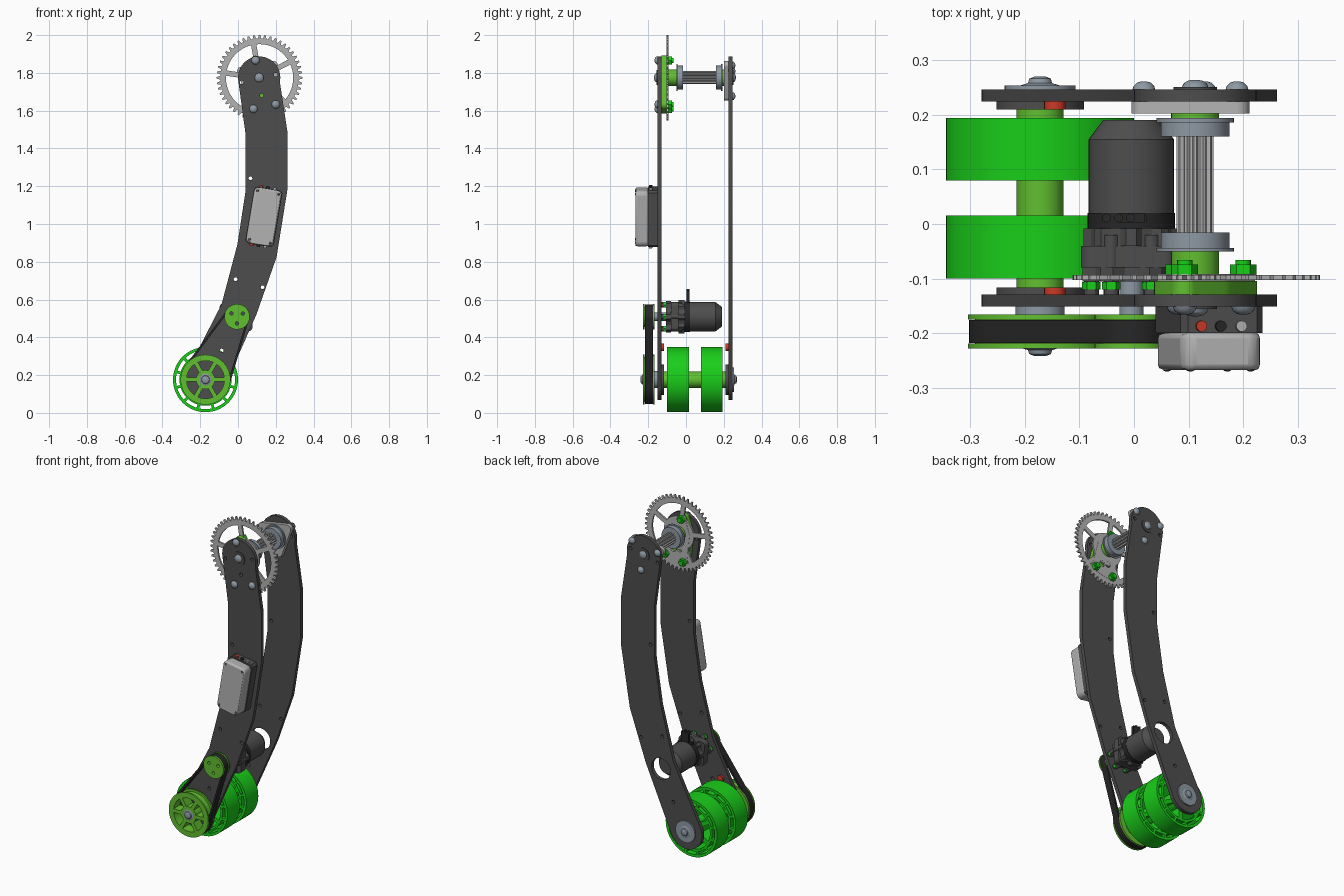
import bpy, bmesh
from math import sin, cos, pi, radians
from mathutils import Matrix, Vector
from mathutils.geometry import convex_hull_2d

if "Cube" in bpy.data.objects:
    bpy.data.objects.remove(bpy.data.objects["Cube"])

def mat(name, *c):
    m = bpy.data.materials.new(name)
    m.diffuse_color = (*c, 1)
    m.use_nodes = True
    m.node_tree.nodes["Principled BSDF"].inputs["Base Color"].default_value = m.diffuse_color
    return m

DARK = mat("dark_grey", .075, .075, .075)
BLACK = mat("black", .02, .02, .02)
GREEN = mat("green", .01, .62, .01)
LIME = mat("lime", .12, .52, .03)
STEEL = mat("steel", .27, .32, .37)
LIGHT = mat("light_grey", .45, .45, .45)
RED = mat("red", .6, .04, .02)

def finish(name, me, m):
    bm = bmesh.new()
    bm.from_mesh(me)
    bmesh.ops.remove_doubles(bm, verts=bm.verts, dist=1e-5)
    bmesh.ops.recalc_face_normals(bm, faces=bm.faces)
    for f in bm.faces:
        f.smooth = True
    bm.to_mesh(me)
    bm.free()
    me.set_sharp_from_angle(angle=radians(30))
    me.materials.clear()
    me.materials.append(m)
    ob = bpy.data.objects.new(name, me)
    bpy.context.collection.objects.link(ob)
    return ob

# --- profile helpers (x, z) ---
def arc(cx, cz, r, a0=0, a1=360, n=48):
    full = a1 - a0 == 360
    k = n if full else n + 1
    return [(cx + r * cos(radians(a0 + (a1 - a0) * i / n)),
             cz + r * sin(radians(a0 + (a1 - a0) * i / n))) for i in range(k)]

def windows(cx, cz, r0, r1, n, web, start=0):
    out = []
    for i in range(n):
        a = start + 360 * i / n
        h = 180 / n
        d0, d1 = [h - math_deg(web / 2 / r) for r in (r0, r1)]
        out.append(arc(cx, cz, r1, a - d1, a + d1, 12) + arc(cx, cz, r0, a + d0, a - d0, 12))
    return out

def math_deg(a):
    return a * 180 / pi

def hull(circles):
    pts = [Vector(p) for c in circles for p in arc(*c)]
    return [tuple(pts[i]) for i in convex_hull_2d(pts)]

def gear(cx, cz, r0, r1, n):
    out = []
    for i in range(n):
        for f, r in ((-.34, r0), (-.14, r1), (.14, r1), (.34, r0)):
            a = 2 * pi * (i + f) / n
            out.append((cx + r * cos(a), cz + r * sin(a)))
    return out

def plate(name, loops, y0, y1, m, bevel=0):
    cu = bpy.data.curves.new(name, 'CURVE')
    cu.dimensions, cu.fill_mode, cu.extrude = '2D', 'BOTH', (y1 - y0) / 2
    for lp in loops:
        s = cu.splines.new('POLY')
        s.points.add(len(lp) - 1)
        for p, q in zip(s.points, lp):
            p.co = (q[0], q[1], 0, 1)
        s.use_cyclic_u = True
    tmp = bpy.data.objects.new(name + "_tmp", cu)
    bpy.context.collection.objects.link(tmp)
    bpy.context.view_layer.update()
    me = bpy.data.meshes.new_from_object(tmp.evaluated_get(bpy.context.evaluated_depsgraph_get()))
    bpy.data.objects.remove(tmp)
    me.transform(Matrix.Translation((0, (y0 + y1) / 2, 0)) @ Matrix.Rotation(pi / 2, 4, 'X'))
    ob = finish(name, me, m)
    if bevel:
        b = ob.modifiers.new("bevel", 'BEVEL')
        b.width, b.segments = bevel, 2
    return ob

def lathe(name, prof, c, m, n=40):
    bm = bmesh.new()
    rings = [[bm.verts.new((c[0] + r * cos(2 * pi * i / n), y, c[1] + r * sin(2 * pi * i / n)))
              for i in range(n)] for r, y in prof]
    for a, b in zip(rings, rings[1:]):
        for i in range(n):
            bm.faces.new((a[i], a[i - 1], b[i - 1], b[i]))
    bm.faces.new(rings[0])
    bm.faces.new(rings[-1])
    me = bpy.data.meshes.new(name)
    bm.to_mesh(me)
    bm.free()
    return finish(name, me, m)

def cyl(name, c, r, y0, y1, m, n=40):
    return lathe(name, [(r, y0), (r, y1)], c, m, n)

def bolt(name, c, r, y, d, h=.015, m=STEEL):
    return lathe(name, [(r, y), (r * .9, y + d * h * .45), (r * .6, y + d * h * .85), (r * .25, y + d * h)], c, m, 20)

def solid(name, size, loc, rot, m, round_=False):
    bm = bmesh.new()
    if round_:
        bmesh.ops.create_cone(bm, cap_ends=True, segments=16, radius1=.5, radius2=.5, depth=1)
    else:
        bmesh.ops.create_cube(bm, size=1)
    bm.transform(Matrix.Translation(loc) @ Matrix.Rotation(rot, 4, 'Y') @ Matrix.Diagonal((*size, 1)))
    me = bpy.data.meshes.new(name)
    bm.to_mesh(me)
    bm.free()
    return finish(name, me, m)

W, T, M = (-.172, .176), (.112, 1.775), (-.005, .509)   # wheel, top and motor axes

# --- arm side plates ---
outline = (arc(*T, .112, -12, 192, 32) + [(.04, 1.476), (.04, 1.174), (-.003, .893), (-.087, .575)]
           + arc(*W, .107, 155, 335, 32) + [(.098, .522), (.204, .824), (.262, 1.184), (.262, 1.486)])
holes = [arc(x, z, .01, n=14) for x, z in
         [(.066, 1.242), (-.013, .708), (.13, .665), (-.087, .33), (.126, 1.68), (.2, 1.79), (.02, 1.75)]]
plate("front_arm_plate", [outline] + holes, -.151, -.129, DARK)
plate("back_arm_plate", [outline] + holes + [arc(*M, .064)], .224, .246, DARK)

# --- wheels, axle and bearings ---
for i, (a, b) in enumerate(((-.1, .016), (.08, .194))):
    plate(f"wheel_{i}", [arc(*W, .172, n=64)] + windows(*W, .138, .156, 12, .014)
          + windows(*W, .06, .124, 6, .025), a, b, GREEN)
cyl("wheel_axle_tube", W, .043, -.118, .212, LIME)
for side, (a, b) in (("front", (-.129, -.116)), ("back", (.21, .224))):
    cyl(f"{side}_bearing_block", W, .08, a, b, DARK)
    cyl(f"{side}_stop_screw", (-.145, .347), .02, a, b, RED, 16)
cyl("back_bearing_washer", W, .065, .246, .254, STEEL)
lathe("back_axle_bolt", [(.035, .254), (.022, .258), (.02, .266), (.01, .27)], W, STEEL)
lathe("front_axle_bolt", [(.035, -.227), (.022, -.231), (.02, -.238), (.01, -.242)], W, STEEL)

# --- belt drive ---
spokes = windows(*W, .05, .1, 6, .022, 30)
plate("large_pulley", [arc(*W, .119)] + spokes, -.219, -.175, LIME)
three = [arc(M[0] + .035 * cos(a), M[1] + .035 * sin(a), .009, n=14) for a in (.5, 2.6, 4.7)]
plate("small_pulley", [arc(*M, .054)] + three, -.219, -.175, LIME)
for i, (a, b) in enumerate(((-.228, -.219), (-.175, -.166))):
    plate(f"large_pulley_flange_{i}", [arc(*W, .132, n=64)] + spokes, a, b, LIME)
    plate(f"small_pulley_flange_{i}", [arc(*M, .067)] + three, a, b, LIME)
plate("drive_belt", [hull([(*W, .13), (*M, .064)]), hull([(*W, .118), (*M, .053)])], -.218, -.176, BLACK)
cyl("large_pulley_spacer", W, .045, -.167, -.15, STEEL)
cyl("motor_shaft", M, .022, -.17, -.1, STEEL)

# --- motor and gearbox ---
lathe("motor_body", [(.078, .02), (.078, .155), (.052, .19)], M, DARK)
cyl("motor_collar", M, .08, -.008, .02, BLACK)
solid("motor_tab", (.05, .016, .1), (M[0], .011, .595), 0, BLACK)
for i in range(4):
    solid(f"motor_terminal_{i}", (.016, .016, .012), (-.05 + i * .022, .011, .65 if i in (1, 2) else .588), 0, BLACK, True)
plate("gearbox_rear", [gear(*M, .076, .088, 8)], -.04, -.008, DARK)
plate("gearbox_middle", [hull([(M[0] - .07, M[1] + .05, .022), (M[0] + .06, M[1] + .055, .022),
      (M[0] - .06, M[1] - .055, .022), (M[0] + .06, M[1] - .055, .022)])], -.08, -.04, DARK)
plate("gearbox_front", [gear(*M, .07, .09, 6)], -.105, -.08, DARK)
for i in range(6):
    a = pi / 3 * i
    c = (M[0] + .073 * cos(a), M[1] + .073 * sin(a))
    cyl(f"gearbox_post_{i}", c, .014, -.129, -.02, DARK, 12)
    cyl(f"gearbox_nut_{i}", c, .017, -.12, -.106, GREEN, 6)

# --- sprocket with its green hub plate ---
S = (.114, 1.774)
plate("sprocket", [gear(*S, .208, .227, 48)] + windows(*S, .1, .178, 5, .028, 64), -.103, -.093, LIGHT)
pts = [(.093, 1.866), (.2, 1.633), (.082, 1.609)]
plate("sprocket_centre", [hull([(*p, .022) for p in pts] + [(*T, .07)]),
      arc(.11, 1.68, .018, n=20), arc(.15, 1.672, .018, n=20)], -.104, -.092, LIGHT)
plate("sprocket_hub_plate", [hull([(*p, .025) for p in pts] + [(*T, .075)])], -.129, -.104, LIME)
for i, p in enumerate(pts):
    bolt(f"hub_bolt_{i}", p, .022, -.151, -1)
    cyl(f"hub_nut_{i}", p, .024, -.093, -.074, GREEN, 6)
    cyl(f"hub_bolt_end_{i}", p, .014, -.075, -.066, GREEN, 16)

# --- top fluted shaft and its flanges ---
plate("fluted_shaft", [gear(*T, .027, .034, 12)], -.03, .17, LIGHT)
lathe("front_shaft_flange", [(.063, -.016), (.063, -.044), (.071, -.044), (.071, -.05)], T, STEEL)
lathe("back_shaft_flange", [(.063, .16), (.063, .186), (.071, .186), (.071, .194)], T, STEEL)
cyl("front_shaft_spacer", T, .044, -.105, -.05, LIME)
cyl("back_shaft_spacer", T, .044, .194, .204, LIME)
lobes = [(T[0] + .1 * cos(radians(a)), T[1] + .1 * sin(radians(a))) for a in (40, 160, 280)]
plate("back_hub_plate", [hull([(*p, .023) for p in lobes])], .202, .224, LIGHT)
for i, p in enumerate(lobes):
    bolt(f"back_hub_bolt_{i}", p, .021, .246, 1)
for side, y, d in (("front", -.151, -1), ("back", .246, 1)):
    cyl(f"{side}_top_washer", T, .04, min(y, y + d * .005), max(y, y + d * .005), DARK)
    bolt(f"{side}_top_bolt", T, .024, y + d * .005, d, .013)

# --- control box on the front plate ---
C, tilt = (.137, 1.038), radians(9.5)
def along(u, v):
    return (C[0] + u * cos(tilt) + v * sin(tilt), C[1] - u * sin(tilt) + v * cos(tilt))
def chamfered(w, h, c):
    q = [(w, h - c), (w - c, h), (c - w, h), (-w, h - c), (-w, c - h), (c - w, -h), (w - c, -h), (w, c - h)]
    return [along(*p) for p in q]
plate("box_base", [chamfered(.076, .152, .012)], -.2, -.151, DARK)
plate("box_cover", [chamfered(.074, .15, .016)], -.267, -.2, LIGHT, .01)
for i, (u, m) in enumerate(((-.04, RED), (-.004, BLACK), (.034, LIGHT))):
    for j, s in enumerate((1, -1)):
        x, z = along(u, s * .154)
        solid(f"box_connector_{i}_{j}", (.02, .02, .016), (x, -.187, z), tilt, m, True)
for i, (u, v) in enumerate(((1, 1), (1, -1), (-1, 1), (-1, -1))):
    bolt(f"box_screw_{i}", along(u * .056, v * .13), .008, -.266, -1, .004, DARK)
